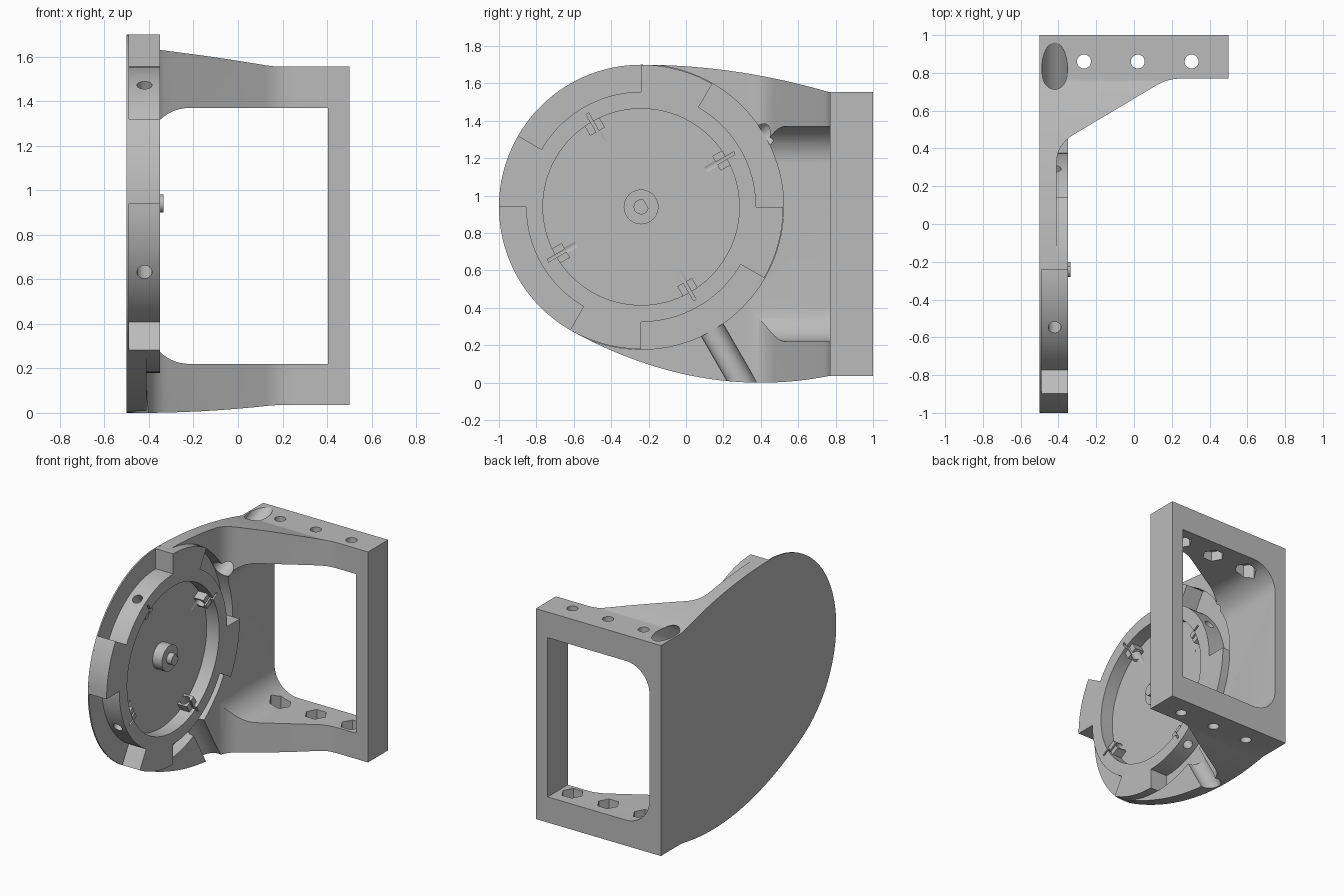
import bpy, bmesh, math
from mathutils import Vector, Matrix

if "Cube" in bpy.data.objects:
    bpy.data.objects.remove(bpy.data.objects["Cube"])

CY, CZ = -0.24, 0.94          # centre of the round mount (y, z)
R_OUT, R_CH, R_IN = 0.76, 0.615, 0.525
SCREW_X = -0.42

grey = bpy.data.materials.new("plain grey")
grey.diffuse_color = (0.5, 0.5, 0.5, 1)
grey.use_nodes = True
grey.node_tree.nodes["Principled BSDF"].inputs["Base Color"].default_value = grey.diffuse_color


def make(name, bm):
    bmesh.ops.recalc_face_normals(bm, faces=bm.faces)
    me = bpy.data.meshes.new(name)
    bm.to_mesh(me)
    bm.free()
    me.materials.append(grey)
    ob = bpy.data.objects.new(name, me)
    bpy.context.collection.objects.link(ob)
    return ob


def prism(name, pts, axis, a, b):
    """Extrude a 2D outline along an axis from a to b."""
    place = {'x': lambda p, t: (t, p[0], p[1]),
             'y': lambda p, t: (p[0], t, p[1]),
             'z': lambda p, t: (p[0], p[1], t)}[axis]
    bm = bmesh.new()
    lo = [bm.verts.new(place(p, a)) for p in pts]
    hi = [bm.verts.new(place(p, b)) for p in pts]
    bm.faces.new(lo)
    bm.faces.new(hi)
    n = len(pts)
    for i in range(n):
        j = (i + 1) % n
        bm.faces.new((lo[i], lo[j], hi[j], hi[i]))
    return make(name, bm)


def arc(cx, cy, r, a0, a1, n):
    return [(cx + r * math.cos(math.radians(a0 + (a1 - a0) * i / n)),
             cy + r * math.sin(math.radians(a0 + (a1 - a0) * i / n))) for i in range(n + 1)]


def circle(cx, cy, r, n=32):
    return arc(cx, cy, r, 0, 360, n)[:-1]


def bend(a, corner, b, n=8):
    """Rounded corner as a quadratic curve."""
    return [tuple((1 - t) ** 2 * a[k] + 2 * t * (1 - t) * corner[k] + t * t * b[k] for k in (0, 1))
            for t in (i / n for i in range(n + 1))]


def rod(name, angle, r0, r1, rad):
    """Cylinder running radially out from the mount centre."""
    d = Vector((0, math.cos(math.radians(angle)), math.sin(math.radians(angle))))
    mid = Vector((SCREW_X, CY, CZ)) + d * (r0 + r1) / 2
    bm = bmesh.new()
    bmesh.ops.create_cone(bm, cap_ends=True, segments=32, radius1=rad, radius2=rad, depth=r1 - r0,
                          matrix=Matrix.Translation(mid) @ d.to_track_quat('Z', 'Y').to_matrix().to_4x4())
    return make(name, bm)


def radial_box(name, angle, r0, r1, half, x0, x1):
    c, s = math.cos(math.radians(angle)), math.sin(math.radians(angle))
    pts = [(CY + r * c - t * s, CZ + r * s + t * c)
           for r, t in ((r0, -half), (r1, -half), (r1, half), (r0, half))]
    return prism(name, pts, 'x', x0, x1)


def boolean(ob, tool, op='DIFFERENCE'):
    m = ob.modifiers.new("bool", 'BOOLEAN')
    m.operation, m.solver, m.object = op, 'EXACT', tool
    bpy.context.view_layer.objects.active = ob
    bpy.ops.object.modifier_apply(modifier=m.name)
    bpy.data.objects.remove(tool, do_unlink=True)


# Bracket: side outline intersected with top outline
side = arc(CY, CZ, R_OUT, 90, 241.7, 56)
side += [(y, 0.27 * (y - 0.4) ** 2) for y in (-0.6 + 1.36 * i / 28 for i in range(1, 29))]
side += [(1, 0.035), (1, 1.555)]
side += [(y, 1.7 - 0.145 * (y - CY) ** 2) for y in (0.76 - i / 24 for i in range(24))]
bracket = prism("bracket", side, 'x', -0.5, 0.5)
plan = [(-0.5, -1.1), (-0.41, -1.1)]
plan += bend((-0.41, 0.32), (-0.41, 0.42), (-0.32, 0.473))
plan += bend((0.12, 0.735), (0.18, 0.77), (0.25, 0.77))
plan += [(0.6, 0.77), (0.6, 1.1), (-0.6, 1.1), (-0.6, -1.1)]
boolean(bracket, prism("plan", plan, 'z', -0.2, 2), 'INTERSECT')

# Window through the frame, rounded on the plate side
window = [(0.405, 0.22), (0.405, 1.37)]
window += arc(-0.218, 1.18, 0.19, 90, 180, 14) + arc(-0.218, 0.41, 0.19, 180, 270, 14)
boolean(bracket, prism("window", window, 'y', 0.1, 1.2))

# Seat for the round mount, leaving a thin back skin
boolean(bracket, prism("seat", circle(CY, CZ, 0.762, 120), 'x', -0.49, 0.3))

# Screwdriver access grooves
for ang in (30, -60):
    boolean(bracket, rod("access", ang, 0.74, 1.6, 0.068))

# Bolt holes with hexagonal nut pockets
for x in (-0.265, 0.02, 0.305):
    boolean(bracket, prism("bolt", circle(x, 0.86, 0.037), 'z', -0.2, 2))
    for z0, z1 in ((0.15, 0.3), (1.29, 1.44)):
        boolean(bracket, prism("nut", circle(x, 0.86, 0.075, 6), 'z', z0, z1))

# Bayonet ring with four tabs and a recessed floor
outline = []
for k in range(4):
    a = 60 + 90 * k
    outline += arc(CY, CZ, R_OUT, a, a + 30, 10) + arc(CY, CZ, R_CH, a + 30, a + 90, 20)
ring = prism("bayonet_ring", outline, 'x', -0.495, -0.35)
boolean(ring, prism("recess", circle(CY, CZ, R_IN, 96), 'x', -0.45, 0))

# Screw bosses, slits and radial screw holes
for ang in (30, 120, 210, 300):
    boolean(ring, radial_box("boss", ang, 0.465, 0.545, 0.045, -0.46, -0.375), 'UNION')
    boolean(ring, radial_box("slit", ang, 0.44, 0.575, 0.008, -0.42, -0.3))
    boolean(ring, rod("screw", ang, 0.4, 0.66, 0.034))

# Centre hub and D-shaped shaft
hub = prism("hub", circle(CY, CZ, 0.093, 40), 'x', -0.46, -0.375)
shaft = prism("d_shaft", arc(CY, CZ, 0.04, 70, 350, 24), 'x', -0.4, -0.335)

for ob in (bracket, ring, hub, shaft):
    bpy.ops.object.select_all(action='DESELECT')
    ob.select_set(True)
    bpy.context.view_layer.objects.active = ob
    bpy.ops.object.shade_smooth_by_angle(angle=math.radians(25))
